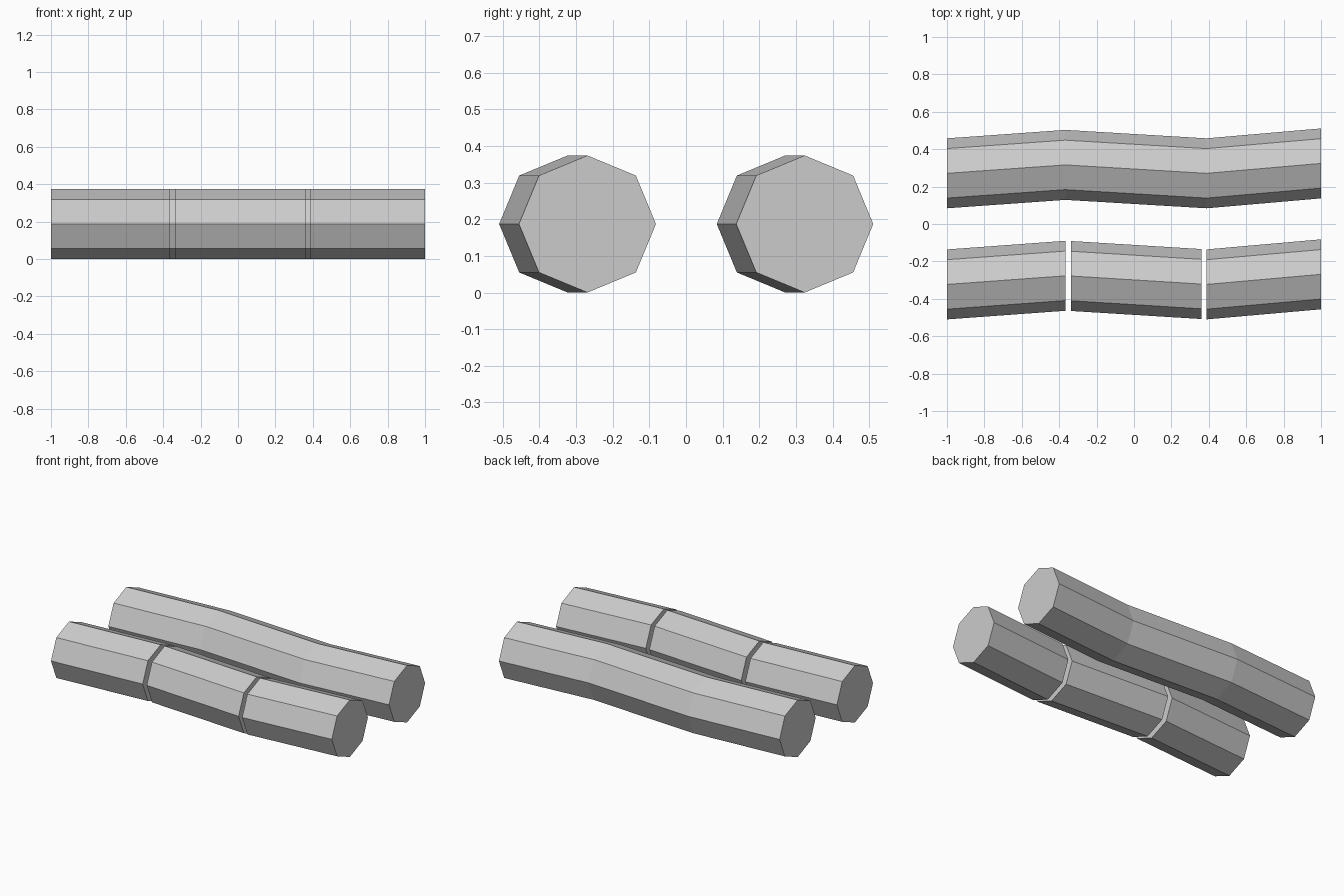
import bpy, bmesh
from math import cos, sin, tau

if "Cube" in bpy.data.objects:
    bpy.data.objects.remove(bpy.data.objects["Cube"])

R = 0.187
SIDES = 8


def log(name, path):
    """Flat-shaded octagonal log swept along (x, y) stations, capped at both ends."""
    bm = bmesh.new()
    rings = []
    for x, y in path:
        rings.append([bm.verts.new((x, y + R * cos(tau * i / SIDES), R + R * sin(tau * i / SIDES)))
                      for i in range(SIDES)])
    for a, b in zip(rings, rings[1:]):
        for i in range(SIDES):
            j = (i + 1) % SIDES
            bm.faces.new((a[i], a[j], b[j], b[i]))
    bm.faces.new(rings[0])
    bm.faces.new(rings[-1])
    bmesh.ops.recalc_face_normals(bm, faces=bm.faces)
    mesh = bpy.data.meshes.new(name)
    bm.to_mesh(mesh)
    bm.free()
    obj = bpy.data.objects.new(name, mesh)
    bpy.context.collection.objects.link(obj)
    return obj


# Back log: one crooked piece
log("whole_log", [(-1, 0.271), (-0.367, 0.316), (0.388, 0.271), (1, 0.324)])

# Front log: the same crooked shape sawn into three pieces
log("cut_log_left", [(-1, -0.323), (-0.367, -0.277)])
log("cut_log_middle", [(-0.337, -0.278), (0.36, -0.321)])
log("cut_log_right", [(0.387, -0.323), (1, -0.269)])
